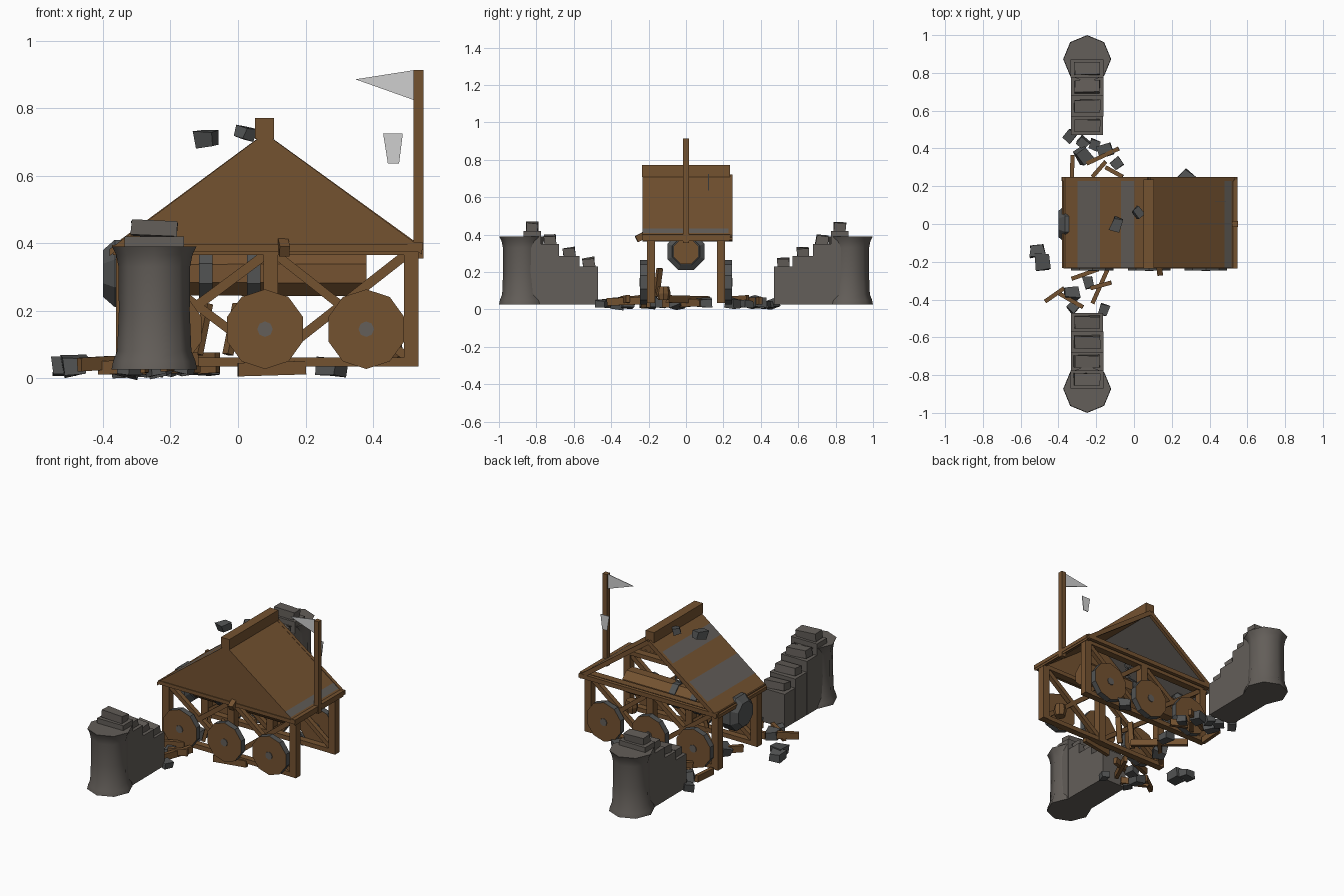
import bpy, bmesh, math, random
from mathutils import Vector, Matrix, Euler

if "Cube" in bpy.data.objects:
    bpy.data.objects.remove(bpy.data.objects["Cube"])

random.seed(4)

def material(name, rgb):
    m = bpy.data.materials.new(name)
    m.diffuse_color = (*rgb, 1)
    m.use_nodes = True
    m.node_tree.nodes["Principled BSDF"].inputs["Base Color"].default_value = m.diffuse_color
    return m

WOOD = material("brown wood", (0.175, 0.085, 0.03))
STONE = material("warm grey stone", (0.125, 0.112, 0.1))
IRON = material("dark grey iron", (0.085, 0.088, 0.088))
CLOTH = material("pale grey cloth", (0.62, 0.62, 0.62))

def finish(name, bm, *mats):
    bmesh.ops.recalc_face_normals(bm, faces=bm.faces)
    me = bpy.data.meshes.new(name)
    bm.to_mesh(me)
    bm.free()
    ob = bpy.data.objects.new(name, me)
    for m in mats:
        me.materials.append(m)
    bpy.context.collection.objects.link(ob)
    return ob

def box(name, c, size, mat, rot=(0, 0, 0), jitter=0):
    bm = bmesh.new()
    bmesh.ops.create_cube(bm, size=1, matrix=Matrix.Diagonal((*size, 1)))
    for v in bm.verts:
        v.co += Vector([random.uniform(-jitter, jitter) for _ in range(3)])
    bm.transform(Matrix.Translation(c) @ Euler(rot).to_matrix().to_4x4())
    return finish(name, bm, mat)

def beam(name, p, q, w=0.03, d=0.03, mat=WOOD):
    p, q = Vector(p), Vector(q)
    axis = q - p
    rot = axis.to_track_quat('Z', 'Y').to_matrix().to_4x4()
    bm = bmesh.new()
    bmesh.ops.create_cube(bm, size=1, matrix=Matrix.Diagonal((w, d, axis.length, 1)))
    bm.transform(Matrix.Translation((p + q) / 2) @ rot)
    return finish(name, bm, mat)

def lathe(name, profile, n, matrix, mats, pick=None, phase=0):
    """Rings of (radius, height) joined into a capped solid."""
    bm = bmesh.new()
    rings = [[bm.verts.new((r * math.cos(phase + 2 * math.pi * i / n),
                            r * math.sin(phase + 2 * math.pi * i / n), h))
              for i in range(n)] for r, h in profile]
    for a, b in zip(rings, rings[1:]):
        for i in range(n):
            bm.faces.new((a[i], a[(i + 1) % n], b[(i + 1) % n], b[i]))
    bm.faces.new(rings[0])
    bm.faces.new(rings[-1])
    bm.normal_update()
    if pick:
        for f in bm.faces:
            f.material_index = pick(f)
    bm.transform(matrix)
    return finish(name, bm, *mats)

def prism(name, pts, y0, y1, *mats, pick=None):
    """Extrudes an (x, z) outline along y."""
    bm = bmesh.new()
    f = bm.faces.new([bm.verts.new((x, y0, z)) for x, z in pts])
    if y1 != y0:
        r = bmesh.ops.extrude_face_region(bm, geom=[f])
        for v in r["geom"]:
            if isinstance(v, bmesh.types.BMVert):
                v.co.y = y1
    return finish(name, bm, *mats)

# Gate towers and broken, stepped walls
for s, side in ((-1, "front"), (1, "back")):
    tower = lathe(side + "_tower",
                  [(0.127, 0.025), (0.122, 0.05), (0.11, 0.08), (0.105, 0.2),
                   (0.106, 0.33), (0.113, 0.365), (0.125, 0.39)],
                  8, Matrix.Translation((-0.248, s * 0.873, 0)), [STONE])
    bpy.context.view_layer.objects.active = tower
    tower.select_set(True)
    bpy.ops.object.shade_smooth_by_angle(angle=math.radians(50))
    tower.select_set(False)
    steps = [(0.87, 0.775, 0.42), (0.775, 0.68, 0.35), (0.68, 0.57, 0.285), (0.57, 0.47, 0.23)]
    for i, (a, b, top) in enumerate(steps):
        box(f"{side}_wall_step_{i}", (-0.248, s * (a + b) / 2, (top + 0.025) / 2),
            (0.175 - 0.002 * i, a - b, top - 0.025), STONE)
        box(f"{side}_wall_block_{i}", (-0.248, s * ((a + b) / 2 - 0.0), top + 0.022),
            (0.135, 0.065, 0.046), STONE, (s * random.uniform(-0.15, 0.1), 0.05, 0), 0.003)

# Wooden carriage frame
for s, side in ((-1, "front"), (1, "back")):
    y = s * 0.187
    for x in (-0.34, 0.097, 0.513):
        beam(side + "_post", (x, y, 0.035), (x, y, 0.385), 0.044, 0.044)
    beam(side + "_sill", (-0.36, y, 0.048), (0.5, y, 0.048), 0.04, 0.027)
    beam(side + "_top_rail", (-0.37, y, 0.377), (0.53, y, 0.377), 0.044, 0.025)
    for x0, x1 in ((-0.34, 0.097), (0.097, 0.513)):
        beam(side + "_brace", (x0 + 0.01, y, 0.06), (x1 - 0.01, y, 0.37), 0.028, 0.028)
        beam(side + "_brace", (x0 + 0.01, y, 0.37), (x1 - 0.01, y, 0.06), 0.028, 0.026)
    # Wheels: wooden faces, iron tread and hub
    for i, x in enumerate((-0.22, 0.08, 0.38)):
        m = Matrix.Translation((x, s * 0.227, 0.145)) @ Matrix.Rotation(math.pi / 2, 4, 'X')
        lathe(f"{side}_wheel_{i}", [(0.118, -0.018), (0.118, 0.018)], 10, m, [WOOD, IRON],
              lambda f: 0 if abs(f.normal.z) > 0.5 else 1, math.pi / 10)
        lathe(f"{side}_wheel_hub_{i}", [(0.023, -0.022), (0.023, 0.022)], 8, m, [STONE])

# Roof slopes, ridge, closed front gable and open back gable frame
def slope_z(x):
    return 0.725 - (0.08 - x) * 0.745 if x < 0.08 else 0.725 - (x - 0.08) * 0.73

def slope(name, xs, grey, under):
    bm = bmesh.new()
    top = [[bm.verts.new((x, y, slope_z(x))) for y in (-0.233, 0.233)] for x in xs]
    low = [[bm.verts.new((x, y, slope_z(x) - 0.02)) for y in (-0.233, 0.233)] for x in xs]
    for i in range(len(xs) - 1):
        f = bm.faces.new((top[i][0], top[i + 1][0], top[i + 1][1], top[i][1]))
        f.material_index = int(i in grey)
        f = bm.faces.new((low[i][0], low[i][1], low[i + 1][1], low[i + 1][0]))
        f.material_index = under
        for k in (0, 1):
            bm.faces.new((top[i][k], top[i + 1][k], low[i + 1][k], low[i][k]))
    for i in (0, -1):
        bm.faces.new((top[i][0], top[i][1], low[i][1], low[i][0]))
    finish(name, bm, WOOD, STONE)

slope("left_roof", (-0.38, -0.3, -0.18, -0.07, 0.0, 0.08), (1, 3), 1)
slope("right_roof", (0.08, 0.48, 0.515, 0.545), (1,), 0)
prism("front_gable", [(-0.365, 0.38), (0.53, 0.38), (0.08, 0.718)], -0.231, -0.215, WOOD)
box("ridge_beam", (0.078, 0, 0.74), (0.056, 0.47, 0.062), WOOD)
beam("back_tie_beam", (-0.38, 0.238, 0.385), (0.545, 0.238, 0.385), 0.022, 0.026)
beam("front_tie_beam", (-0.36, -0.225, 0.385), (0.545, -0.225, 0.385), 0.022, 0.022)
for x in (-0.375, 0.54):
    beam("back_rafter", (x, 0.238, slope_z(x) - 0.012), (0.08, 0.238, 0.71), 0.02, 0.026)
box("right_eave_beam", (0.53, 0, 0.39), (0.035, 0.47, 0.022), WOOD)
box("left_eave_beam", (-0.355, 0, 0.385), (0.035, 0.47, 0.018), WOOD)
beam("bracket", (0.13, -0.2, 0.41), (0.138, -0.265, 0.375), 0.03, 0.035)

# Hanging ram
ram = Matrix.Translation((0, 0, 0.31)) @ Matrix.Rotation(math.pi / 2, 4, 'Y')
lathe("ram_log", [(0.07, -0.34), (0.073, 0.38)], 8, ram, [WOOD], None, math.pi / 8)
lathe("ram_head", [(0.075, -0.4), (0.108, -0.365), (0.108, -0.29), (0.08, -0.27)], 8, ram,
      [IRON], None, math.pi / 8)
for x in (-0.095, 0.047):
    lathe("ram_band", [(0.078, x - 0.02), (0.078, x + 0.02)], 8, ram, [IRON], None, math.pi / 8)
    # Chain links
    for i in range(5):
        z = 0.40 + i * 0.042
        if z > slope_z(x) - 0.04:
            break
        bpy.ops.mesh.primitive_torus_add(major_segments=8, minor_segments=4, major_radius=0.022,
                                         minor_radius=0.006, location=(x, 0, z),
                                         rotation=(math.pi / 2, 0, math.pi / 2 * (i % 2)))
        link = bpy.context.object
        link.name = "chain_link"
        link.data.materials.append(IRON)

# Flag pole, flag and torn scrap
beam("flag_pole", (0.535, 0, 0.355), (0.535, 0, 0.913), 0.03, 0.03)
prism("flag", [(0.348, 0.885), (0.52, 0.912), (0.52, 0.824)], 0.002, 0.006, CLOTH)
prism("flag_scrap", [(0.43, 0.724), (0.488, 0.724), (0.477, 0.635), (0.444, 0.635)],
      0.118, 0.122, CLOTH)

# Barrel inside the carriage
lathe("barrel", [(0.03, 0.05), (0.038, 0.085), (0.03, 0.122)], 8,
      Matrix.Translation((0.45, -0.12, 0)), [WOOD])

# Flying and fallen stones: x, y, z, size
for x, y, z, r in ((-0.09, 0, 0.71, 0.055), (0.02, 0.06, 0.725, 0.04),
                   (-0.515, -0.14, 0.034, 0.062), (-0.485, -0.2, 0.034, 0.07),
                   (-0.34, 0.465, 0.03, 0.05), (-0.27, 0.43, 0.025, 0.045), (-0.27, 0.36, 0.035, 0.065),
                   (-0.21, 0.42, 0.025, 0.045), (-0.15, 0.39, 0.035, 0.06), (-0.09, 0.32, 0.03, 0.05),
                   (-0.33, -0.365, 0.032, 0.06), (-0.24, -0.31, 0.03, 0.05), (-0.16, -0.455, 0.03, 0.05),
                   (-0.32, -0.44, 0.028, 0.05), (-0.23, -0.05, 0.034, 0.06), (-0.15, 0.1, 0.034, 0.06),
                   (0.28, 0.25, 0.032, 0.055)):
    box("rubble_stone", (x, y, z), (r * 1.2, r, r * 0.8), IRON,
        (random.uniform(-.2, .2), random.uniform(-.2, .2), random.uniform(0, 3)), r * 0.12)

# Broken gate planks: start x, y to end x, y and height
for x0, y0, x1, y1, z in ((-0.47, -0.41, -0.37, -0.34, 0.04), (-0.41, -0.36, -0.27, -0.44, 0.03),
                          (-0.33, -0.29, -0.19, -0.24, 0.05), (-0.22, -0.42, -0.14, -0.24, 0.04),
                          (-0.23, -0.34, -0.12, -0.31, 0.05), (-0.33, 0.22, -0.325, 0.365, 0.03),
                          (-0.25, 0.32, -0.08, 0.4, 0.04), (-0.22, 0.25, -0.15, 0.33, 0.05),
                          (-0.3, -0.12, -0.12, 0.08, 0.03), (-0.3, 0.12, -0.06, -0.1, 0.05),
                          (0.0, -0.23, 0.2, -0.2, 0.025), (-0.15, 0.3, -0.06, 0.25, 0.03)):
    beam("broken_plank", (x0, y0, z), (x1, y1, z + 0.006), 0.022, 0.04)
for x in (-0.12, -0.03):
    beam("leaning_splinter", (x, -0.16, 0.07), (x + 0.03, -0.14, 0.22), 0.03, 0.02)
